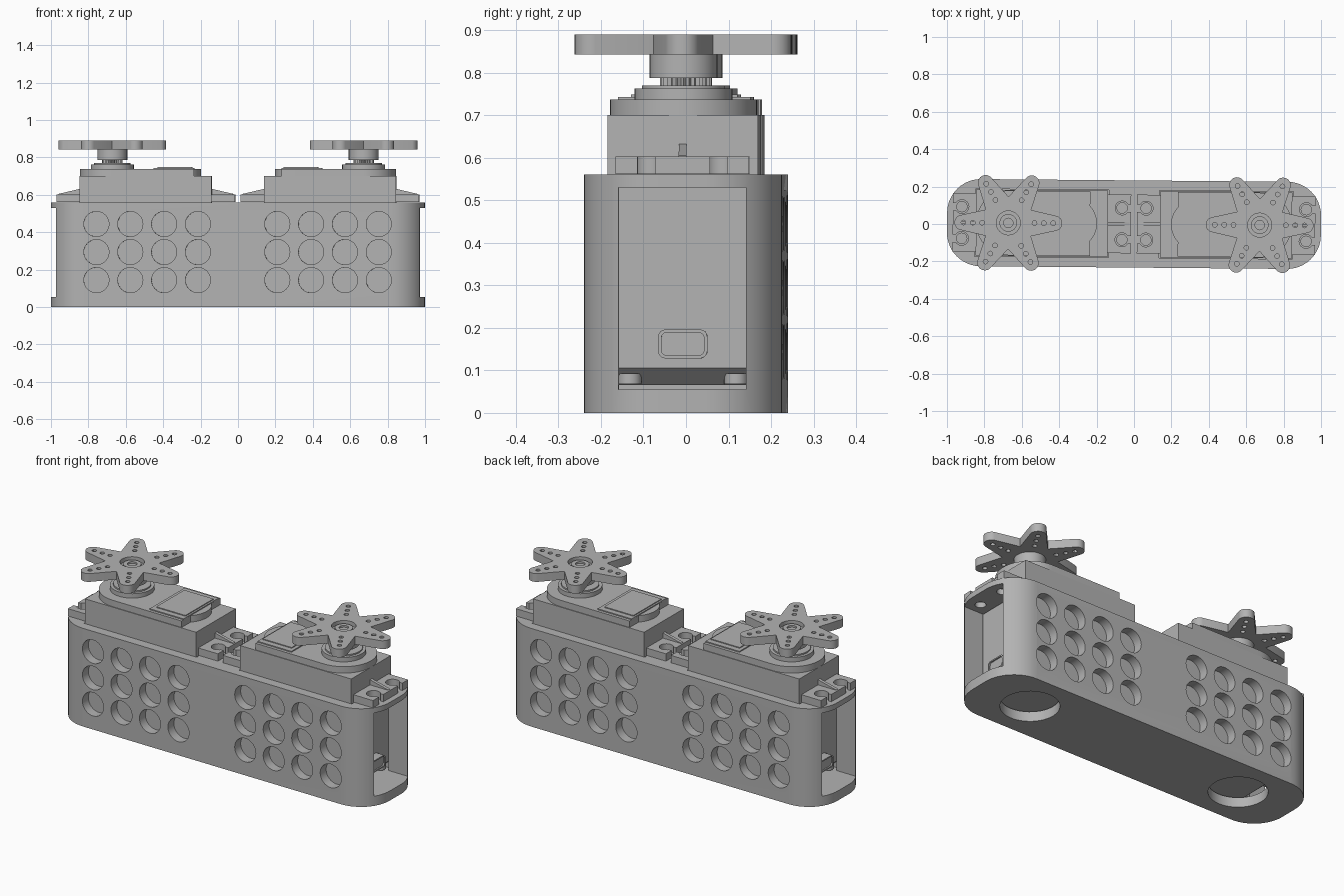
import bpy, bmesh, math
from mathutils import Matrix, Vector

if "Cube" in bpy.data.objects:
    bpy.data.objects.remove(bpy.data.objects["Cube"], do_unlink=True)

grey = bpy.data.materials.new("plain grey")
grey.use_nodes = True
COLOUR = (0.45, 0.45, 0.45, 1)
grey.diffuse_color = COLOUR
grey.node_tree.nodes["Principled BSDF"].inputs["Base Color"].default_value = COLOUR

TILT = Matrix.Rotation(math.radians(-0.5), 4, "Z")
TURN = Matrix.Rotation(math.pi, 4, "Z")
ALONG_Y = Matrix.Rotation(math.pi / 2, 4, "X")      # (x, y, z) -> (x, -z, y)
ALONG_X = Matrix(((0, 0, 1, 0), (1, 0, 0, 0), (0, 1, 0, 0), (0, 0, 0, 1)))


# ---- helpers ----
def arc(cx, cy, r, a0, a1, n):
    return [(cx + r * math.cos(a0 + (a1 - a0) * i / n),
             cy + r * math.sin(a0 + (a1 - a0) * i / n)) for i in range(n + 1)]


def circle(cx, cy, r, n=32):
    return arc(cx, cy, r, 0, math.tau, n)[:-1]


def rect(x0, x1, y0, y1):
    return [(x0, y0), (x1, y0), (x1, y1), (x0, y1)]


def rounded(cx, cy, hx, hy, r, n=6):
    q = math.pi / 2
    pts = []
    for k, (sx, sy) in enumerate(((1, 1), (-1, 1), (-1, -1), (1, -1))):
        pts += arc(cx + sx * (hx - r), cy + sy * (hy - r), r, k * q, (k + 1) * q, n)
    return pts


def make(name, prisms, axis=Matrix()):
    """One object from (outline, low, high) prisms, extruded along the axis."""
    bm = bmesh.new()
    for pts, lo, hi in prisms:
        face = bm.faces.new([bm.verts.new((x, y, lo)) for x, y in pts])
        out = bmesh.ops.extrude_face_region(bm, geom=[face])
        top = [v for v in out["geom"] if isinstance(v, bmesh.types.BMVert)]
        bmesh.ops.translate(bm, verts=top, vec=(0, 0, hi - lo))
    bmesh.ops.recalc_face_normals(bm, faces=bm.faces)
    bm.transform(axis)
    mesh = bpy.data.meshes.new(name)
    bm.to_mesh(mesh)
    bm.free()
    mesh.materials.append(grey)
    ob = bpy.data.objects.new(name, mesh)
    bpy.context.collection.objects.link(ob)
    return ob


def cut(ob, prisms, axis=Matrix()):
    cutter = make("cutter", prisms, axis)
    cutter.hide_render = True
    mod = ob.modifiers.new("cut", "BOOLEAN")
    mod.operation, mod.solver, mod.object = "DIFFERENCE", "EXACT", cutter
    bpy.context.view_layer.objects.active = ob
    bpy.ops.object.modifier_apply(modifier=mod.name)
    bpy.data.objects.remove(cutter, do_unlink=True)


AXIS = 0.672                    # output shaft position
IN, OUT, HALF = 0.14, 0.845, 0.177   # servo body extents
TAB, SLOT_U, SLOT_Y = 0.124, 0.076, 0.085
slots = [(x, y) for x in (OUT + SLOT_U, IN - SLOT_U) for y in (-SLOT_Y, SLOT_Y)]

# ---- housing: rounded shell with bays, end windows and vent holes ----
housing = make("housing", [(rounded(0, 0, 0.9995, 0.233, 0.18, 12), 0, 0.56)])
cut(housing, [(rect(min(s * 0.135, s * 0.85), max(s * 0.135, s * 0.85), -0.18, 0.18),
               0.055, 0.7) for s in (-1, 1)])
cut(housing, [(rect(min(s * 0.8, s * 1.1), max(s * 0.8, s * 1.1), -0.15, 0.15),
               0.055, 0.53) for s in (-1, 1)])
cut(housing, [(circle(s * (0.212 + 0.181 * i), 0.144 + 0.15 * j, 0.067), -0.4, 0.4)
              for s in (-1, 1) for i in range(4) for j in range(3)], ALONG_Y)
cut(housing, [(circle(s * AXIS, 0, 0.15, 48), -0.1, 0.08) for s in (-1, 1)])
cut(housing, [(circle(s * x, y, 0.028, 20), 0.46, 0.7)
              for s in (-1, 1) for x, y in slots])

# ---- servo parts, built once on the +x side ----
parts = []

# body with a bevelled underside
parts.append(make("servo_body", [([(IN, 0.105), (IN + 0.045, 0.065), (OUT - 0.045, 0.065),
                                   (OUT, 0.105), (OUT, 0.70), (IN, 0.70)], -HALF, HALF)], ALONG_Y))
parts.append(make("case_screws", [(circle(x, y, 0.028, 20), 0.068, 0.092)
                                  for x in (OUT - 0.03, IN + 0.03) for y in (-0.125, 0.125)]))

# mounting tabs with open screw slots
opening, radius = 0.02, 0.037
a = math.asin(opening / radius)
profile = [(0, -0.157), (TAB, -0.157)]
for y in (-SLOT_Y, SLOT_Y):
    profile += [(TAB, y - opening)] + arc(SLOT_U, y, radius, -a, a - math.tau, 20) + [(TAB, y + opening)]
profile += [(TAB, 0.157), (0, 0.157)]
parts.append(make("mounting_tabs", [([(OUT + u, v) for u, v in profile], 0.561, 0.603),
                                    ([(IN - u, v) for u, v in profile], 0.561, 0.603)]))
parts.append(make("tab_ribs", [([(x, 0.6), (x + d * 0.115, 0.6), (x + d * 0.115, 0.605), (x, 0.632)],
                                -0.009, 0.009) for x, d in ((OUT, 1), (IN, -1))], ALONG_Y))

# gear cover: round end about the shaft, square end, and a motor bulge
q = math.pi / 2
cover = arc(AXIS, 0, 0.173, -q, q, 24) + [(0.235, 0.173)]
cover += arc(0.335, 0, 0.137, math.radians(137), math.radians(223), 14) + [(0.235, -0.173)]
parts.append(make("gear_cover", [(cover, 0.70, 0.737)]))
parts.append(make("cover_panel", [(rect(0.235, 0.45, -0.156, 0.156), 0.735, 0.743),
                                  (rect(0.245, 0.43, -0.125, 0.125), 0.742, 0.748)]))

# shaft boss and toothed spline
parts.append(make("shaft_boss", [(circle(AXIS, 0, 0.115, 40), 0.735, 0.762),
                                 (circle(AXIS, 0, 0.098, 40), 0.760, 0.77)]))
teeth = []
for i in range(50):
    r, t = (0.055, 0.048)[i % 2], math.tau * i / 50
    teeth.append((AXIS + r * math.cos(t), r * math.sin(t)))
parts.append(make("shaft_spline", [(teeth, 0.768, 0.80)]))

# cable grommet on the outer end
grommet = make("cable_grommet", [(rounded(0, 0.162, 0.058, 0.034, 0.018), OUT - 0.01, OUT + 0.05)], ALONG_X)
cut(grommet, [(rounded(0, 0.162, 0.05, 0.027, 0.013), OUT + 0.042, OUT + 0.1)], ALONG_X)
parts.append(grommet)

# six-armed horn with hub, screw holes and centre screw
star = []
for k in range(6):
    t = k * math.pi / 3
    star += arc(AXIS + 0.247 * math.cos(t), 0.247 * math.sin(t), 0.041, t - 1.25, t + 1.25, 10)
    star.append((AXIS + 0.14 * math.cos(t + math.pi / 6), 0.14 * math.sin(t + math.pi / 6)))
horn = make("horn", [(star, 0.843, 0.89)])
cut(horn, [(circle(AXIS + r * math.cos(k * math.pi / 3), r * math.sin(k * math.pi / 3), 0.0125, 12),
            0.8, 1.0) for k in range(6) for r in (0.14, 0.19, 0.24)]
    + [(circle(AXIS, 0, 0.064), 0.866, 1.0)])
parts.append(horn)
parts.append(make("horn_hub", [(circle(AXIS, 0, 0.08), 0.787, 0.845)]))
screw = make("horn_screw", [(circle(AXIS, 0, 0.047), 0.86, 0.88)])
cut(screw, [(circle(AXIS, 0, 0.025, 20), 0.87, 1.0)])
parts.append(screw)

# ---- second servo, turned half round ----
for ob in list(parts):
    twin = bpy.data.objects.new("right_" + ob.name, ob.data.copy())
    ob.name = "left_" + ob.name
    twin.data.transform(TURN)
    bpy.context.collection.objects.link(twin)
    parts.append(twin)

# ---- slight overall tilt and shading ----
bpy.ops.object.select_all(action="DESELECT")
for ob in parts + [housing]:
    ob.data.transform(TILT)
    ob.select_set(True)
bpy.context.view_layer.objects.active = housing
bpy.ops.object.shade_smooth_by_angle(angle=math.radians(30))
